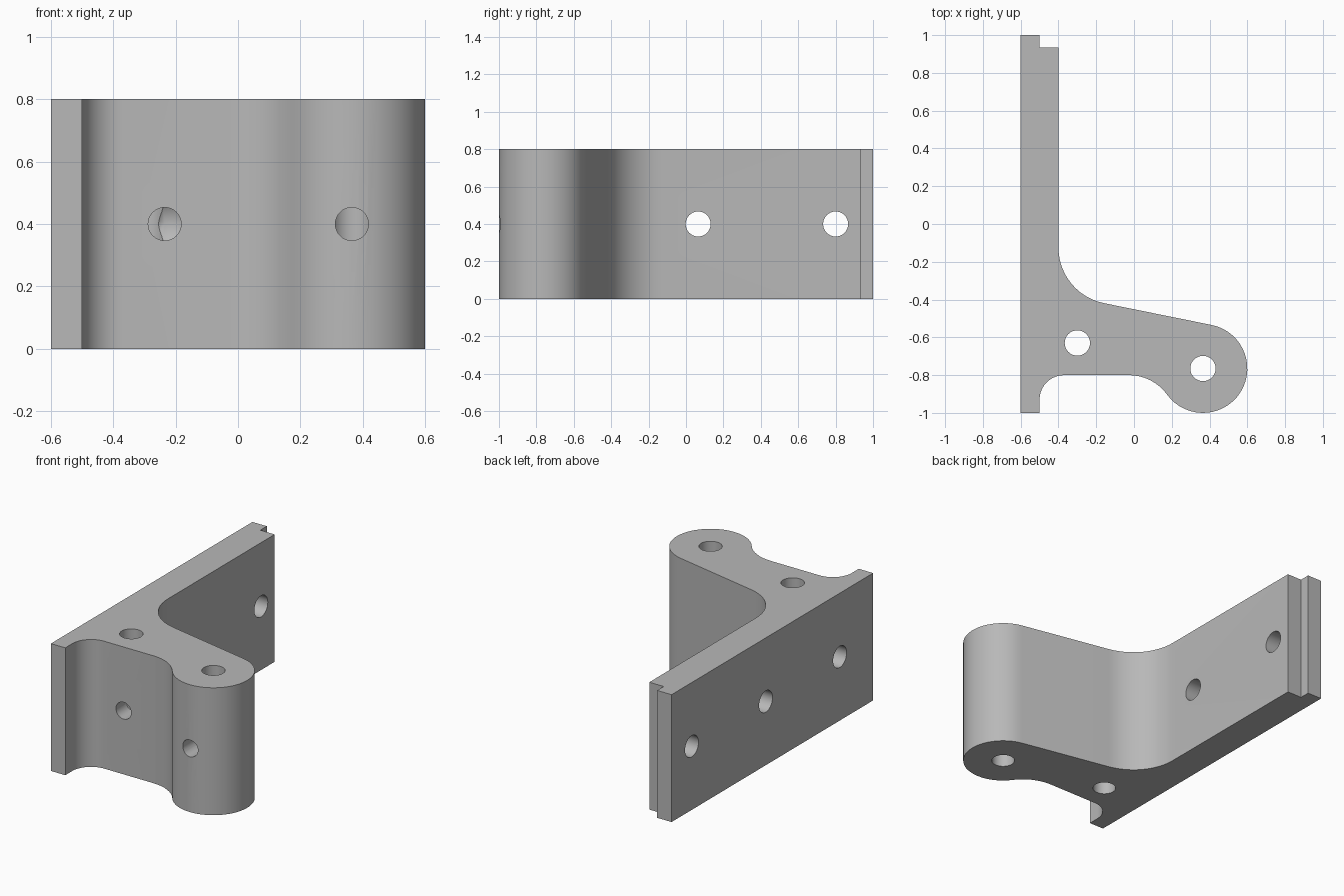
import bpy, bmesh
from math import sin, cos, radians
from mathutils import Vector

cube = bpy.data.objects.get("Cube")
if cube:
    bpy.data.objects.remove(cube, do_unlink=True)

HEIGHT = 0.8
MID = HEIGHT / 2

grey = bpy.data.materials.new("plain grey")
grey.use_nodes = True
colour = (0.48, 0.48, 0.48, 1)
grey.diffuse_color = colour
grey.node_tree.nodes["Principled BSDF"].inputs["Base Color"].default_value = colour


def arc(cx, cy, r, start, end, steps):
    """Points along an arc, angles in degrees."""
    angles = [radians(start + (end - start) * i / steps) for i in range(steps + 1)]
    return [(cx + r * cos(a), cy + r * sin(a)) for a in angles]


def make_object(name, bm):
    bmesh.ops.recalc_face_normals(bm, faces=bm.faces)
    mesh = bpy.data.meshes.new(name)
    bm.to_mesh(mesh)
    bm.free()
    mesh.materials.append(grey)
    obj = bpy.data.objects.new(name, mesh)
    bpy.context.collection.objects.link(obj)
    return obj


def drill(name, start, end, r, tip=0.0):
    """Round cutter from start to end, with an optional conical tip."""
    start, end = Vector(start), Vector(end)
    axis = (end - start).normalized()
    turn = axis.to_track_quat('Z', 'Y')
    bm = bmesh.new()
    rings = [[bm.verts.new(c + turn @ Vector((x, y, 0))) for x, y in arc(0, 0, r, 0, 360, 32)[:-1]]
             for c in (start, end)]
    bm.faces.new(rings[0])
    apex = bm.verts.new(end + axis * tip) if tip else None
    if not tip:
        bm.faces.new(rings[1])
    for i in range(32):
        j = (i + 1) % 32
        bm.faces.new((rings[0][i], rings[0][j], rings[1][j], rings[1][i]))
        if apex:
            bm.faces.new((rings[1][i], rings[1][j], apex))
    cutter = make_object(name, bm)
    cutter.hide_render = True
    return cutter


# Bracket outline: foot, cove, waist, rounded arm end, fillet, stepped plate end
outline = [(-0.6, -1), (-0.5, -1)]
outline += arc(-0.37, -0.93, 0.13, 180, 90, 10)
outline += arc(-0.027, -1.05, 0.25, 90, 36, 8)
outline += arc(0.365, -0.765, 0.235, 216, 438.5, 30)[1:]
outline += arc(-0.1, -0.125, 0.3, 258.5, 180, 12)
outline += [(-0.4, 0.935), (-0.5, 0.935), (-0.5, 1), (-0.6, 1)]

bm = bmesh.new()
base = bm.faces.new([bm.verts.new((x, y, 0)) for x, y in outline])
top = bmesh.ops.extrude_face_region(bm, geom=[base])
bmesh.ops.translate(bm, vec=(0, 0, HEIGHT),
                    verts=[v for v in top["geom"] if isinstance(v, bmesh.types.BMVert)])
bracket = make_object("bracket", bm)

# Pivot holes, plate holes, and blind side drillings
cutters = []
for x, y in ((-0.3, -0.63), (0.365, -0.765)):
    cutters.append(drill("pivot_drill", (x, y, -0.1), (x, y, HEIGHT + 0.1), 0.067))
for y in (0.8, 0.065):
    cutters.append(drill("plate_drill", (-0.7, y, MID), (-0.3, y, MID), 0.067))
cutters.append(drill("side_drill", (-0.7, -0.67, MID), (-0.3, -0.67, MID), 0.067))
cutters.append(drill("front_drill", (-0.235, -1.1, MID), (-0.235, -0.6, MID), 0.053, 0.03))
cutters.append(drill("front_drill", (0.365, -1.1, MID), (0.365, -0.765, MID), 0.053))

for cutter in cutters:
    mod = bracket.modifiers.new(cutter.name, 'BOOLEAN')
    mod.operation = 'DIFFERENCE'
    mod.solver = 'EXACT'
    mod.object = cutter

# Apply the cuts, then remove the cutters
bpy.context.view_layer.update()
cut = bpy.data.meshes.new_from_object(bracket.evaluated_get(bpy.context.evaluated_depsgraph_get()))
bracket.modifiers.clear()
bracket.data = cut
for cutter in cutters:
    bpy.data.objects.remove(cutter, do_unlink=True)

bpy.ops.object.select_all(action='DESELECT')
bracket.select_set(True)
bpy.context.view_layer.objects.active = bracket
bpy.ops.object.shade_smooth_by_angle(angle=radians(30))
